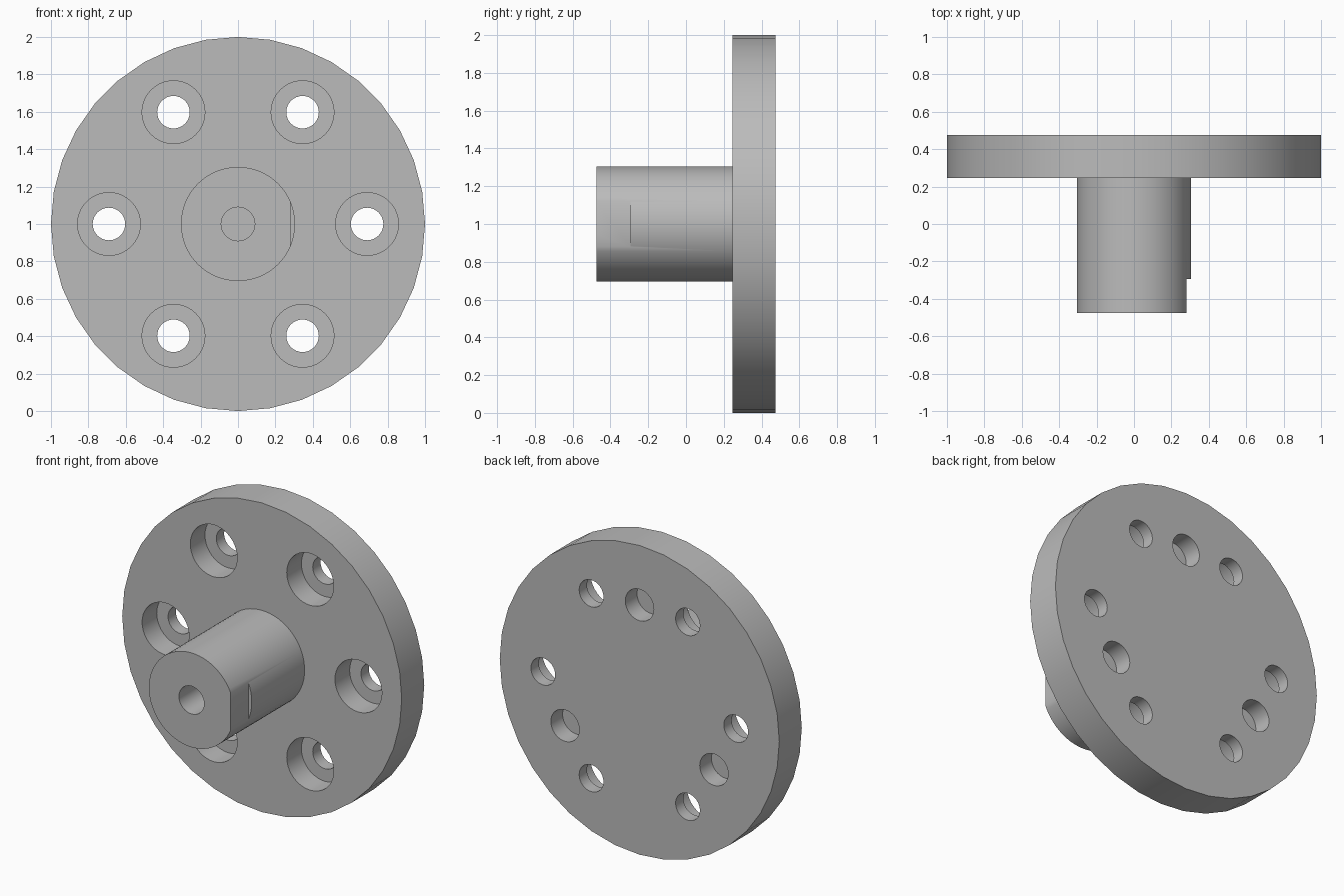
import bpy
from math import cos, sin, radians
from mathutils import Vector

if "Cube" in bpy.data.objects:
    bpy.data.objects.remove(bpy.data.objects["Cube"], do_unlink=True)

FRONT, FACE, BACK = -0.475, 0.245, 0.475   # shaft tip, flange front, flange back
CENTRE_Z = 1.0

steel = bpy.data.materials.new("steel_grey")
steel.use_nodes = True
GREY = (0.5, 0.5, 0.5, 1)
steel.diffuse_color = GREY
steel.node_tree.nodes["Principled BSDF"].inputs["Base Color"].default_value = GREY


def cylinder(name, radius, y0, y1, sides, x=0.0, z=0.0):
    """Cylinder lying along y, placed relative to the flange axis."""
    bpy.ops.mesh.primitive_cylinder_add(
        vertices=sides, radius=radius, depth=y1 - y0,
        location=(x, (y0 + y1) / 2, CENTRE_Z + z), rotation=(radians(90), 0, 0))
    ob = bpy.context.object
    ob.name = name
    ob.data.materials.append(steel)
    return ob


def cut(target, cutter):
    """Subtract the cutter for good and discard it."""
    cutter.hide_render = True
    mod = target.modifiers.new("cut", "BOOLEAN")
    mod.operation = "DIFFERENCE"
    mod.solver = "EXACT"
    mod.object = cutter
    bpy.context.view_layer.objects.active = target
    bpy.ops.object.modifier_apply(modifier=mod.name)
    bpy.data.objects.remove(cutter, do_unlink=True)


def polar(radius, degrees):
    return radius * cos(radians(degrees)), radius * sin(radians(degrees))


def smooth(ob):
    bpy.ops.object.select_all(action="DESELECT")
    ob.select_set(True)
    bpy.context.view_layer.objects.active = ob
    bpy.ops.object.shade_smooth_by_angle(angle=radians(30))


# Round flange
flange = cylinder("flange", 1.0, FACE, BACK, 36)

# Six counterbored bolt holes
for angle in range(0, 360, 60):
    x, z = polar(0.69, angle)
    cut(flange, cylinder("counterbore_cutter", 0.168, FACE - 0.1, FACE + 0.15, 40, x, z))
    cut(flange, cylinder("bolt_hole_cutter", 0.087, FACE + 0.1, BACK + 0.1, 32, x, z))

# Three blind holes in the back
for angle in (90, 210, 330):
    x, z = polar(0.615, angle)
    cut(flange, cylinder("blind_hole_cutter", 0.102, BACK - 0.12, BACK + 0.1, 32, x, z))

# Shaft with a blind centre bore
shaft = cylinder("shaft", 0.305, FRONT, FACE + 0.005, 64)
cut(shaft, cylinder("bore_cutter", 0.09, FRONT - 0.1, FRONT + 0.45, 32))

# Flat milled on the left side of the shaft tip
low = Vector((0.28, FRONT - 0.1, CENTRE_Z - 0.5))
high = Vector((0.5, -0.295, CENTRE_Z + 0.5))
bpy.ops.mesh.primitive_cube_add(size=1, location=(low + high) / 2, scale=high - low)
flat_cutter = bpy.context.object
flat_cutter.data.materials.append(steel)
cut(shaft, flat_cutter)

for part in (flange, shaft):
    smooth(part)
